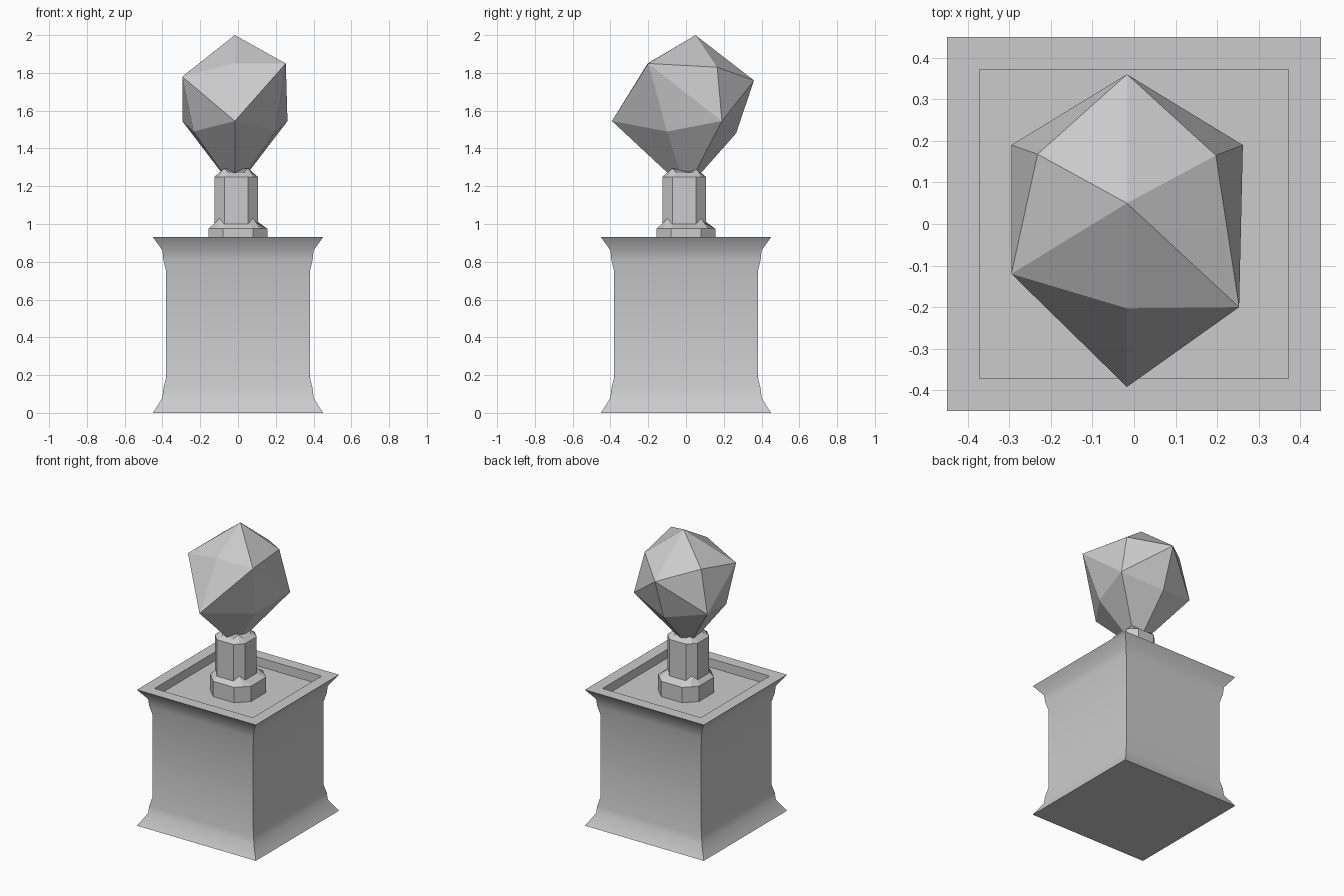
import bpy, bmesh, math

if "Cube" in bpy.data.objects:
    bpy.data.objects.remove(bpy.data.objects["Cube"])


def finish(name, bm):
    bmesh.ops.recalc_face_normals(bm, faces=bm.faces)
    mesh = bpy.data.meshes.new(name)
    bm.to_mesh(mesh)
    bm.free()
    ob = bpy.data.objects.new(name, mesh)
    bpy.context.collection.objects.link(ob)
    return ob


def loft(name, rings):
    """Join equal-sized rings with quads and cap both ends."""
    bm = bmesh.new()
    loops = [[bm.verts.new(p) for p in r] for r in rings]
    n = len(loops[0])
    for a, b in zip(loops, loops[1:]):
        for i in range(n):
            j = (i + 1) % n
            bm.faces.new((a[i], a[j], b[j], b[i]))
    bm.faces.new(loops[0][::-1])
    bm.faces.new(loops[-1])
    return finish(name, bm)


def square(h, z):
    return [(-h, -h, z), (h, -h, z), (h, h, z), (-h, h, z)]


def octagon(a, h, z, peak=None, c=0.0):
    """Octagon with an extra point mid-way on each diagonal side, at height peak."""
    peak = z if peak is None else peak
    m = (a + h) / 2
    pts = []
    for k in range(4):
        co, si = round(math.cos(k * math.pi / 2)), round(math.sin(k * math.pi / 2))
        for x, y, zz in ((-h, -a, z), (h, -a, z), (m, -m, peak)):
            pts.append((c + x * co - y * si, c + x * si + y * co, zz))
    return pts


# Square pedestal with flared mouldings and a recessed top
profile = [(0.45, 0), (0.40, 0.08), (0.395, 0.13), (0.38, 0.19), (0.38, 0.75),
           (0.395, 0.81), (0.40, 0.86), (0.45, 0.93), (0.372, 0.93), (0.372, 0.87)]
pedestal = loft("pedestal", [square(h, z) for h, z in profile])
bpy.context.view_layer.objects.active = pedestal
pedestal.select_set(True)
bpy.ops.object.shade_smooth_by_angle(angle=math.radians(30))

# Faceted stem: wide foot, slender column, chamfered top
off = -0.01
loft("stem", [
    octagon(0.155, 0.08, 0.87),
    octagon(0.155, 0.08, 0.975),
    octagon(0.115, 0.0625, 1.0, 1.03, off),
    octagon(0.115, 0.0625, 1.25, None, off),
    octagon(0.085, 0.04, 1.27, 1.295, off),
])

# Irregular cut gem: hull of its corner points
gem_points = [
    (-0.017, 0.05, 2.0), (-0.017, 0.36, 1.76), (-0.017, -0.203, 1.85),
    (-0.017, -0.392, 1.545), (-0.017, 0.265, 1.48), (-0.017, 0.0, 1.18),
    (-0.295, 0.19, 1.545), (0.262, 0.19, 1.545),
    (-0.232, 0.168, 1.83), (0.197, 0.165, 1.83),
    (-0.295, -0.12, 1.78), (0.253, -0.20, 1.85),
    (-0.235, -0.10, 1.49), (0.20, -0.10, 1.49),
]
bm = bmesh.new()
for p in gem_points:
    bm.verts.new(p)
bmesh.ops.convex_hull(bm, input=bm.verts[:])
finish("gem", bm)
